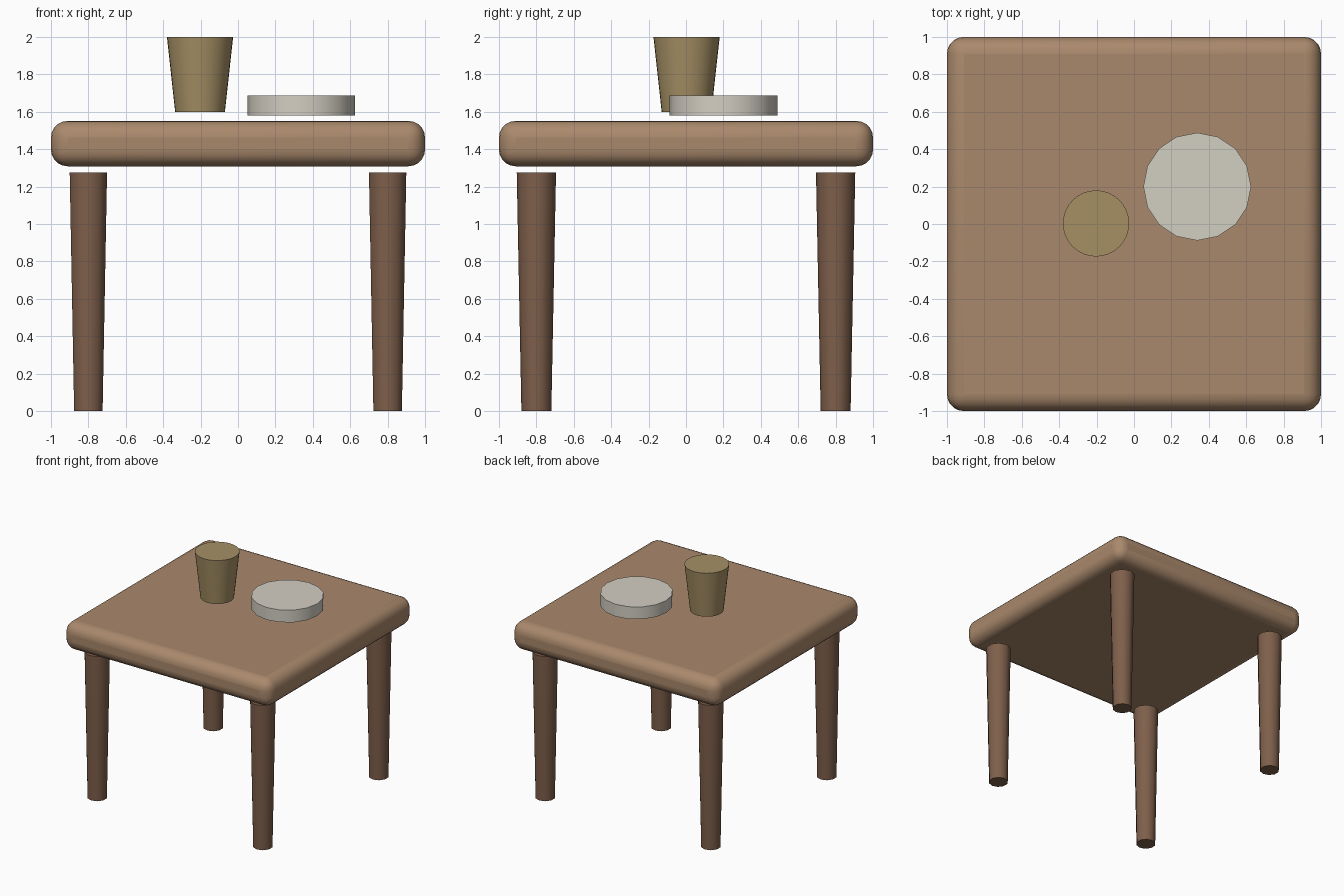
import bpy, math

if "Cube" in bpy.data.objects:
    bpy.data.objects.remove(bpy.data.objects["Cube"])


def material(name, color):
    m = bpy.data.materials.new(name)
    m.diffuse_color = (*color, 1)
    m.use_nodes = True
    m.node_tree.nodes["Principled BSDF"].inputs["Base Color"].default_value = m.diffuse_color
    return m


top_wood = material("light_wood", (0.40, 0.25, 0.15))
leg_wood = material("dark_wood", (0.21, 0.115, 0.07))
olive = material("olive", (0.38, 0.28, 0.13))
cream = material("cream", (0.65, 0.62, 0.54))


def smooth(obj, angle):
    bpy.ops.object.select_all(action='DESELECT')
    obj.select_set(True)
    bpy.context.view_layer.objects.active = obj
    bpy.ops.object.shade_smooth_by_angle(angle=math.radians(angle))


def tapered(name, sides, r_bottom, r_top, x, y, z0, z1, mat):
    bpy.ops.mesh.primitive_cone_add(vertices=sides, radius1=r_bottom, radius2=r_top,
                                    depth=z1 - z0, location=(x, y, (z0 + z1) / 2))
    obj = bpy.context.object
    obj.name = name
    obj.data.materials.append(mat)
    smooth(obj, 40)
    return obj


# Table top: slab with rounded edges
bpy.ops.mesh.primitive_cube_add(size=1, location=(0, 0, 1.43))
top = bpy.context.object
top.name = "table_top"
top.scale = (2, 2, 0.243)
bpy.ops.object.transform_apply(location=False, rotation=False, scale=True)
top.data.materials.append(top_wood)
smooth(top, 40)
bevel = top.modifiers.new("rounded_edges", 'BEVEL')
bevel.width = 0.09
bevel.segments = 5

# Four tapered legs, slightly below the top
for side, sx in (("left", -1), ("right", 1)):
    for end, sy in (("front", -1), ("back", 1)):
        tapered(f"{end}_{side}_leg", 10, 0.08, 0.105, 0.8 * sx, 0.8 * sy, 0, 1.275, leg_wood)

# Cup and plate
tapered("cup", 32, 0.133, 0.177, -0.203, 0.003, 1.60, 2.0, olive)
tapered("plate", 16, 0.288, 0.288, 0.338, 0.2, 1.58, 1.687, cream)
